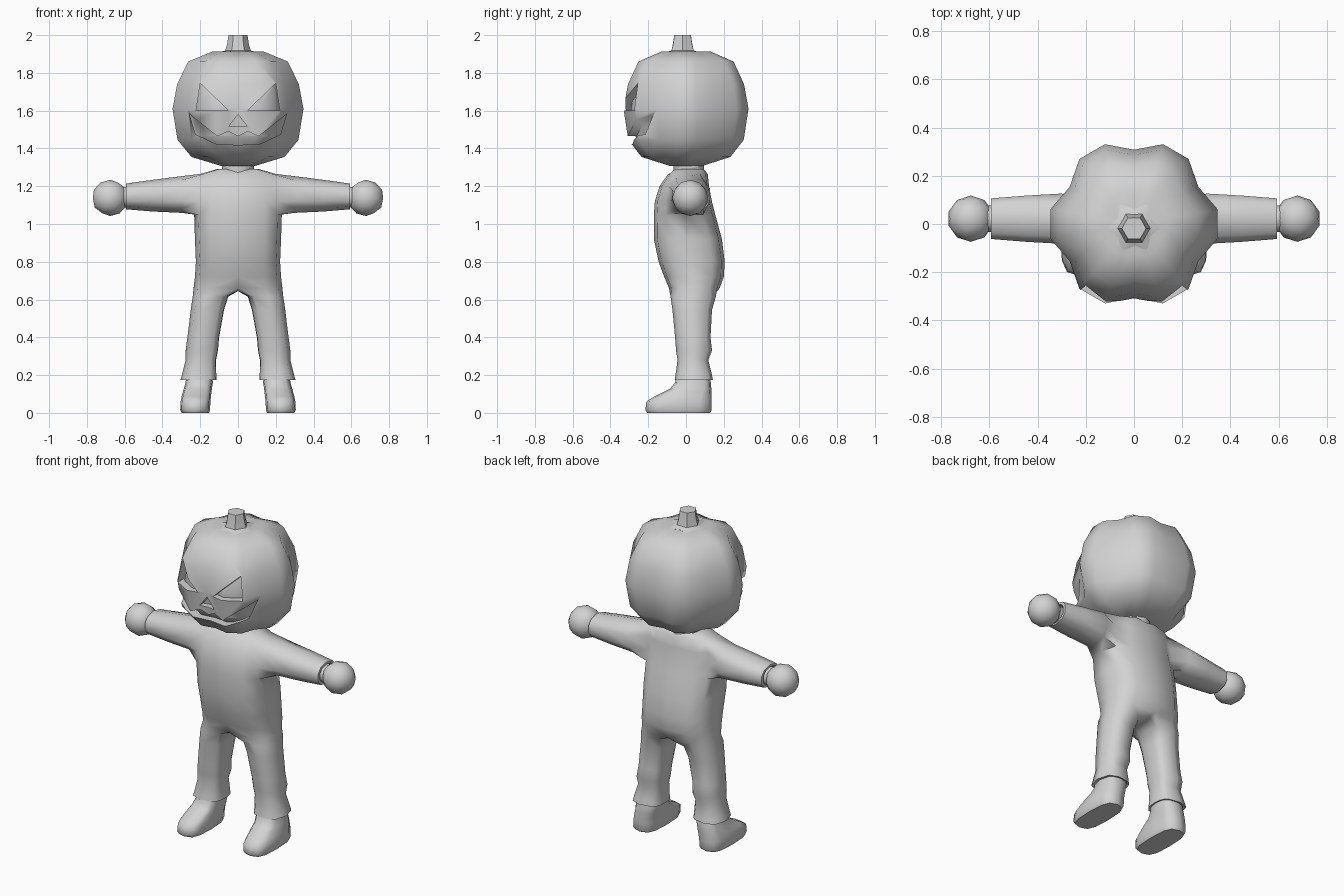
import bpy, bmesh, math
from mathutils import Vector

if "Cube" in bpy.data.objects:
    bpy.data.objects.remove(bpy.data.objects["Cube"])

grey = bpy.data.materials.new("plain grey")
grey.diffuse_color = (0.65, 0.65, 0.65, 1)
grey.use_nodes = True
grey.node_tree.nodes["Principled BSDF"].inputs["Base Color"].default_value = grey.diffuse_color


def finish(name, bm, smooth=50, mirror=False):
    """Turn a bmesh into a named, smooth-shaded object."""
    bmesh.ops.recalc_face_normals(bm, faces=bm.faces)
    me = bpy.data.meshes.new(name)
    bm.to_mesh(me)
    bm.free()
    me.materials.append(grey)
    ob = bpy.data.objects.new(name, me)
    bpy.context.collection.objects.link(ob)
    activate(ob)
    if mirror:
        mod = ob.modifiers.new("mirror", 'MIRROR')
        mod.merge_threshold = 0.002
        bpy.ops.object.modifier_apply(modifier=mod.name)
    if smooth:
        bpy.ops.object.shade_smooth_by_angle(angle=math.radians(smooth))
    return ob


def activate(ob):
    bpy.ops.object.select_all(action='DESELECT')
    ob.select_set(True)
    bpy.context.view_layer.objects.active = ob


def bridge(bm, a, b, closed=True):
    n = len(a)
    for i in range(n if closed else n - 1):
        j = (i + 1) % n
        bm.faces.new((a[i], a[j], b[j], b[i]))


def loft(bm, rings, caps=(True, True)):
    rows = [[bm.verts.new(p) for p in r] for r in rings]
    for a, b in zip(rows, rows[1:]):
        bridge(bm, a, b)
    if caps[0]:
        bm.faces.new(rows[0])
    if caps[1]:
        bm.faces.new(rows[-1])
    return rows


def rounded(deg, p=0.75):
    """Point on a slightly boxy unit circle."""
    c, s = math.cos(math.radians(deg)), math.sin(math.radians(deg))
    return (math.copysign(abs(c) ** p, c), math.copysign(abs(s) ** p, s))


def oval(z, x0, x1, y0, y1, angles, p=0.75):
    pts = []
    for a in angles:
        u, v = rounded(a, p)
        pts.append(Vector(((x0 + x1) / 2 + u * (x1 - x0) / 2,
                           (y0 + y1) / 2 + v * (y1 - y0) / 2, z)))
    return pts


# Pumpkin: six lobes, each with two outer ridges between grooves
def pumpkin(name, scale):
    bm = bmesh.new()
    prof = [(1.307, .09), (1.355, .25), (1.445, .325), (1.61, .352),
            (1.74, .327), (1.86, .268), (1.912, .14)]
    rings = []
    for z, r in prof:
        ring = []
        for k in range(18):
            a = math.radians(90 + 20 * k)
            rr = r * scale * (.875 if k % 3 == 0 else 1)
            ring.append((rr * math.cos(a), rr * math.sin(a), 1.61 + (z - 1.61) * scale))
        rings.append(ring)
    rows = loft(bm, rings, (False, False))
    for row, z in ((rows[0], 1.325), (rows[-1], 1.895)):
        pole = bm.verts.new((0, 0, 1.61 + (z - 1.61) * scale))
        for i in range(18):
            bm.faces.new((row[i], row[(i + 1) % 18], pole))
    return finish(name, bm, 60)


def subtract(ob, tool):
    mod = ob.modifiers.new("cut", 'BOOLEAN')
    mod.operation, mod.solver, mod.object = 'DIFFERENCE', 'EXACT', tool
    activate(ob)
    bpy.ops.object.modifier_apply(modifier=mod.name)
    bpy.data.objects.remove(tool)


# Carved face: slanted eyes, nose and jagged mouth, sunk to an inner shell
eye = [(.2, 1.745), (.222, 1.6), (.05, 1.6)]
half_mouth = [(.05, 1.49), (.11, 1.465), (.256, 1.58), (.225, 1.475), (.12, 1.425)]
mouth = [(0, 1.465)] + half_mouth + [(0, 1.418)] + [(-x, z) for x, z in half_mouth[::-1]]
nose = [(0, 1.58), (.05, 1.515), (-.05, 1.515)]
bm = bmesh.new()
for shape in (eye, [(-x, z) for x, z in eye], nose, mouth):
    loft(bm, [[(x, y, z) for x, z in shape] for y in (-.6, -.02)])
carving = finish("face_cutter", bm, 0)
subtract(carving, pumpkin("inner_shell", .88))
head = pumpkin("pumpkin_head", 1)
subtract(head, carving)
activate(head)
bpy.ops.object.shade_smooth_by_angle(angle=math.radians(50))

# Stem with a six-pointed star base
bm = bmesh.new()
rings = []
for z, r_out, r_in in ((1.885, .122, .078), (1.905, .122, .078), (1.918, .068, .058),
                       (1.95, .058, .052), (2.0, .05, .044)):
    rings.append([((r_out, r_in)[k % 2] * math.cos(k * math.pi / 6),
                   -.018 + (r_out, r_in)[k % 2] * math.sin(k * math.pi / 6), z)
                  for k in range(12)])
loft(bm, rings)
finish("stem", bm, 40)

# Neck
bm = bmesh.new()
ring_angles = [30 * k for k in range(12)]
loft(bm, [oval(z, -.085, .085, -.065, .095, ring_angles, 1) for z in (1.24, 1.34)])
finish("neck", bm)

# Suit, right half: torso rows run from front centre round the side to back centre
bm = bmesh.new()
side = [-90, -60, -30, 0, 30, 60, 90]
torso = [(1.292, .105, -.065, .1), (1.265, .2, -.095, .115), (1.2, .225, -.14, .122),
         (1.12, .23, -.165, .137), (1.05, .232, -.17, .155), (.92, .228, -.17, .19),
         (.8, .223, -.145, .205), (.72, .228, -.115, .2), (.66, .235, -.09, .178)]
rows = [[bm.verts.new(p) for p in oval(z, -w, w, y0, y1, side, .7)]
        for z, w, y0, y1 in torso]
for row in rows:
    row[0].co.x = row[6].co.x = 0
for i in (0, 6):
    rows[0][i].co.z = 1.272
for r, (a, b) in enumerate(zip(rows, rows[1:])):
    for i in range(6):
        if not (1 <= r <= 3 and i in (2, 3)):      # armhole
            bm.faces.new((a[i], a[i + 1], b[i + 1], b[i]))

# Sleeve grown out of the armhole
top, up, low, bot = rows[1:5]
loop = [bot[2], bot[3], bot[4], low[4], up[4], top[4], top[3], top[2], up[2], low[2]]
arm_angles = [230, 270, 310, 342, 18, 50, 90, 130, 162, 198]
for x, cz, rz, ry in ((.3, 1.156, .097, .109), (.45, 1.15, .084, .1), (.593, 1.146, .068, .088),
                      (.593, 1.146, .055, .07), (.56, 1.146, .05, .06)):
    new = []
    for a in arm_angles:
        u, v = rounded(a, .9)
        new.append(bm.verts.new((x, .022 + u * ry, cz + v * rz)))
    bridge(bm, loop, new)
    loop = new

# Trouser leg grown out of the half waist plus a crotch line
hip = rows[-1]
front, back = hip[0].co.y, hip[6].co.y
loop = hip + [bm.verts.new((0, back + (front - back) * k / 6, .645)) for k in range(1, 6)]
leg_angles = [-125, -85, -45, 0, 45, 85, 125, 145, 162, 180, 198, 215]
legs = [(.615, .052, .24, -.082, .158), (.545, .074, .25, -.072, .138),
        (.4, .1, .268, -.058, .13), (.33, .106, .277, -.053, .138),
        (.28, .116, .277, -.045, .118), (.2, .115, .297, -.056, .138),
        (.175, .113, .304, -.06, .142), (.178, .125, .285, -.045, .125),
        (.21, .135, .27, -.035, .115)]
for z, x0, x1, y0, y1 in legs:
    new = [bm.verts.new(p) for p in oval(z, x0, x1, y0, y1, leg_angles)]
    bridge(bm, loop, new)
    loop = new
finish("suit", bm, 70, mirror=True)

# Shoes
bm = bmesh.new()
shoe = [(0, .155, .298, -.205, .128), (.015, .148, .306, -.215, .136),
        (.06, .146, .304, -.21, .136), (.088, .143, .298, -.165, .136),
        (.128, .138, .287, -.085, .134), (.16, .133, .278, -.058, .132),
        (.23, .138, .268, -.045, .115)]
loft(bm, [oval(z, x0, x1, y0, y1, ring_angles, .65) for z, x0, x1, y0, y1 in shoe])
finish("shoes", bm, 55, mirror=True)

# Ball hands with short wrists
bm = bmesh.new()
bmesh.ops.create_icosphere(bm, subdivisions=2, radius=.096)
bmesh.ops.translate(bm, verts=bm.verts, vec=(.677, .022, 1.138))
loft(bm, [[(x, .022 + .055 * math.cos(math.radians(a)), 1.142 + .055 * math.sin(math.radians(a)))
           for a in ring_angles] for x in (.56, .63)])
finish("hands", bm, 50, mirror=True)
